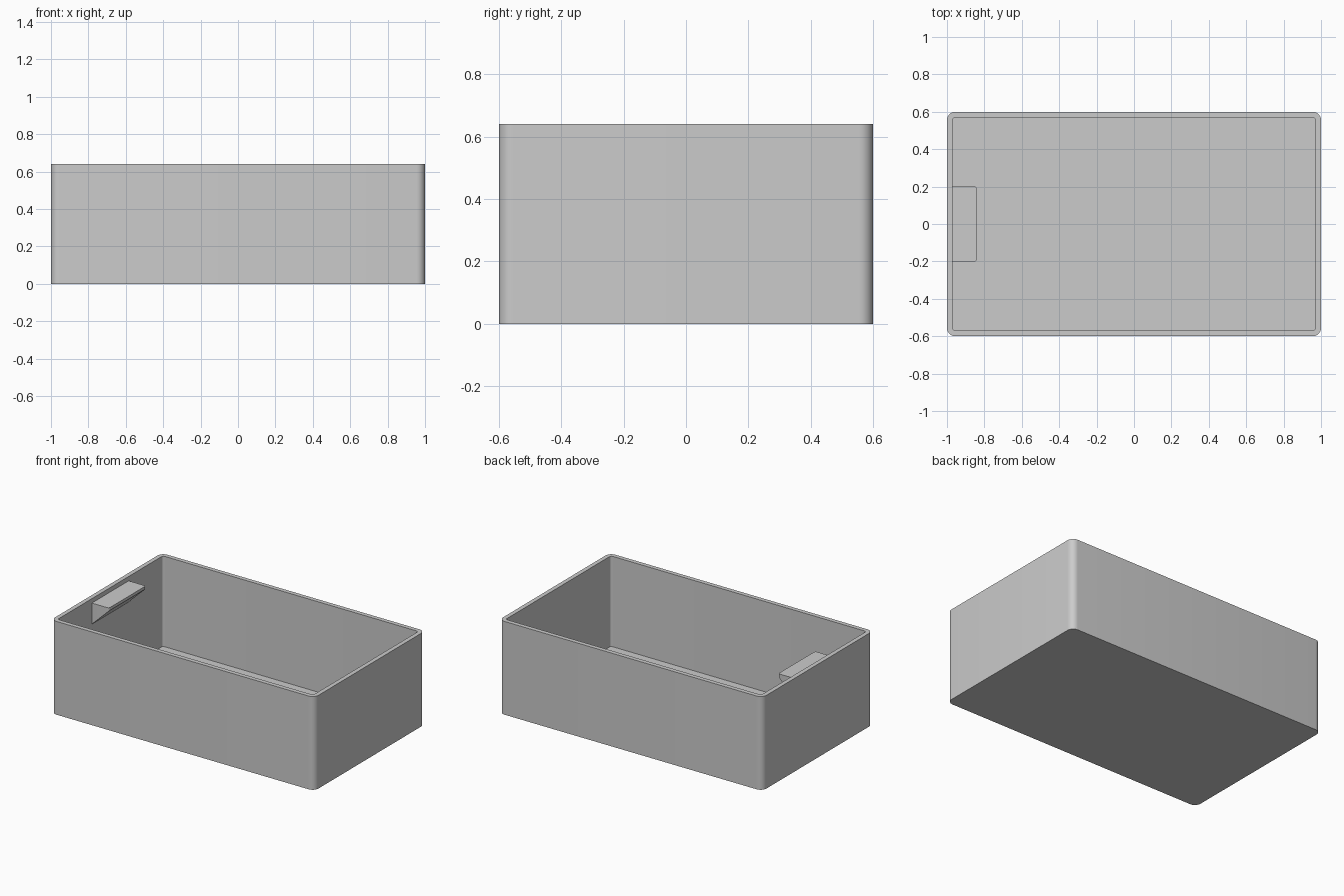
import bpy, bmesh, math

if "Cube" in bpy.data.objects:
    bpy.data.objects.remove(bpy.data.objects["Cube"], do_unlink=True)

grey = bpy.data.materials.new("plain grey")
grey.use_nodes = True
colour = (0.6, 0.6, 0.6, 1)
grey.diffuse_color = colour
grey.node_tree.nodes["Principled BSDF"].inputs["Base Color"].default_value = colour


def finish(bm, name):
    bmesh.ops.recalc_face_normals(bm, faces=bm.faces)
    mesh = bpy.data.meshes.new(name)
    bm.to_mesh(mesh)
    bm.free()
    mesh.materials.append(grey)
    obj = bpy.data.objects.new(name, mesh)
    bpy.context.collection.objects.link(obj)
    bpy.ops.object.select_all(action="DESELECT")
    obj.select_set(True)
    bpy.context.view_layer.objects.active = obj
    bpy.ops.object.shade_smooth_by_angle(angle=math.radians(30))
    return obj


def rounded_loop(bm, half_x, half_y, radius, z, steps=8):
    """Ring of vertices around a rounded rectangle."""
    ring = []
    for quarter, (sx, sy) in enumerate([(1, 1), (-1, 1), (-1, -1), (1, -1)]):
        for i in range(steps + 1):
            a = (quarter + i / steps) * math.pi / 2
            ring.append(bm.verts.new((sx * (half_x - radius) + radius * math.cos(a),
                                      sy * (half_y - radius) + radius * math.sin(a), z)))
    return ring


# Open box: outer wall, rim, inner wall, floor
height, wall, floor = 0.64, 0.03, 0.02
bm = bmesh.new()
rings = [rounded_loop(bm, 1, 0.6, 0.045, 0),
         rounded_loop(bm, 1, 0.6, 0.045, height),
         rounded_loop(bm, 1 - wall, 0.6 - wall, 0.015, height),
         rounded_loop(bm, 1 - wall, 0.6 - wall, 0.015, floor)]
for low, high in zip(rings, rings[1:]):
    for i in range(len(low)):
        j = (i + 1) % len(low)
        bm.faces.new((low[i], low[j], high[j], high[i]))
bm.faces.new(rings[0])
bm.faces.new(rings[-1])
finish(bm, "open_box")

# Wedge ledge on the right end wall, extruded from its side profile
bm = bmesh.new()
profile = [(-0.975, 0.61), (-0.84, 0.61), (-0.84, 0.59), (-0.975, 0.46)]
side = bm.faces.new([bm.verts.new((x, -0.2, z)) for x, z in profile])
moved = bmesh.ops.extrude_face_region(bm, geom=[side])["geom"]
bmesh.ops.translate(bm, vec=(0, 0.4, 0), verts=[v for v in moved if isinstance(v, bmesh.types.BMVert)])
tips = [e for e in bm.edges if all(v.co.x > -0.85 for v in e.verts)
        and abs(e.verts[0].co.z - e.verts[1].co.z) > 0.01]
bmesh.ops.bevel(bm, geom=tips, offset=0.012, segments=4, profile=0.5, affect="EDGES")
finish(bm, "wall_ledge")
